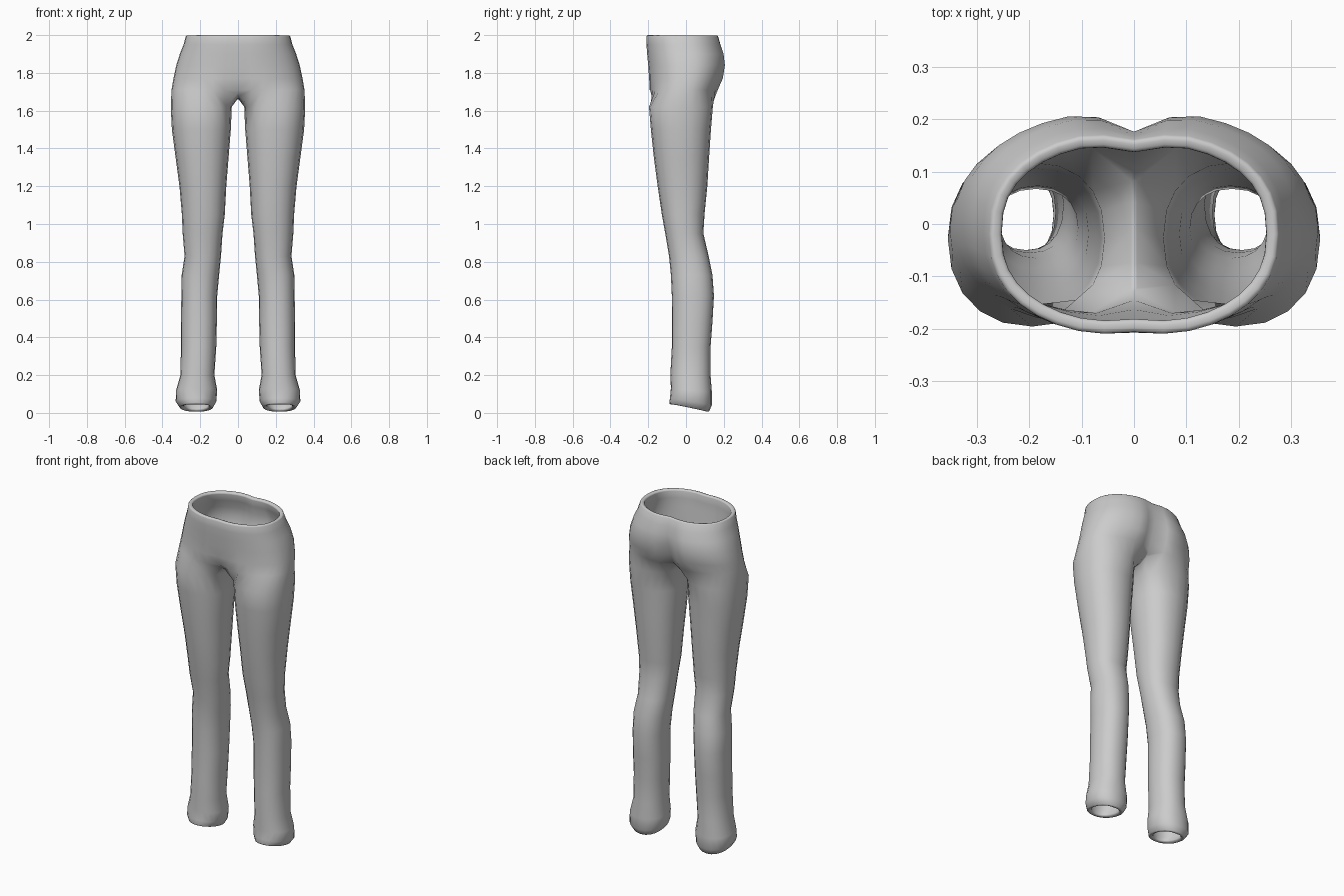
import bpy, bmesh, math

cube = bpy.data.objects.get("Cube")
if cube:
    bpy.data.objects.remove(cube)

cloth = bpy.data.materials.new("grey cloth")
cloth.use_nodes = True
cloth.diffuse_color = (0.6, 0.6, 0.6, 1)
cloth.node_tree.nodes["Principled BSDF"].inputs["Base Color"].default_value = (0.6, 0.6, 0.6, 1)

SIDES, OUTER = 20, 17     # leg ring sides, and those that continue into the hips

# Leg sections: height, inner x, outer x, front y, back y
LEG = [(0.025, 0.135, 0.305, -0.09, 0.12), (0.06, 0.115, 0.33, -0.085, 0.137),
       (0.12, 0.11, 0.328, -0.08, 0.137), (0.2, 0.125, 0.305, -0.083, 0.13),
       (0.35, 0.115, 0.302, -0.075, 0.13), (0.48, 0.112, 0.302, -0.075, 0.14),
       (0.62, 0.11, 0.3, -0.075, 0.148), (0.73, 0.1, 0.298, -0.08, 0.14),
       (0.83, 0.09, 0.283, -0.09, 0.12), (0.95, 0.082, 0.293, -0.11, 0.092),
       (1.05, 0.07, 0.297, -0.128, 0.098), (1.2, 0.062, 0.31, -0.15, 0.113),
       (1.35, 0.05, 0.33, -0.17, 0.122), (1.5, 0.038, 0.35, -0.186, 0.132),
       (1.62, 0.033, 0.356, -0.196, 0.142)]

# Hip sections: height, half width, front y, back y, front crease, back crease
HIPS = [(1.71, 0.352, -0.2, 0.178, 0.16, 0.3), (1.77, 0.342, -0.2, 0.205, 0.06, 0.28),
        (1.84, 0.327, -0.204, 0.217, 0.03, 0.22), (1.9, 0.308, -0.21, 0.21, 0.03, 0.16),
        (1.95, 0.288, -0.214, 0.192, 0.03, 0.12), (2.0, 0.275, -0.215, 0.176, 0.04, 0.09)]

# Underside between the legs, front to back: y, height
CROTCH = [(-0.14, 1.685), (-0.08, 1.67), (-0.01, 1.665), (0.05, 1.67), (0.1, 1.69)]


def power(v, e):
    return math.copysign(abs(v) ** e, v)


def leg_ring(bm, z, inner, outer, front, back):
    cx, cy = (inner + outer) / 2, (front + back) / 2
    ring = []
    for i in range(SIDES):
        a = math.radians(216 + 360 * i / SIDES)
        x = cx + (outer - inner) / 2 * power(math.cos(a), 0.9)
        y = cy + (back - front) / 2 * power(math.sin(a), 0.9)
        tilt = 0.24 * max(0, 1 - z / 0.2) * (cy - y)
        ring.append(bm.verts.new((x, y, z + tilt)))
    return ring


def hip_ring(bm, z, half, front, back, crease_f, crease_b):
    ring = []
    cy = (front + back) / 2
    for i in range(OUTER + 2):
        a = math.pi * (i / (OUTER + 1) - 0.5)
        x = 0 if i in (0, OUTER + 1) else half * power(math.cos(a), 0.9)
        y = cy + (back - front) / 2 * power(math.sin(a), 0.85)
        crease = crease_f if y < 0 else crease_b
        y *= 1 - crease * math.exp(-(x / 0.055) ** 2)
        ring.append(bm.verts.new((x, y, z)))
    return ring


def strip(bm, low, high):
    for a, b, c, d in zip(low, low[1:], high[1:], high):
        bm.faces.new((a, b, c, d))


bm = bmesh.new()
legs = [leg_ring(bm, *s) for s in LEG]
hips = [hip_ring(bm, *s) for s in HIPS]
for low, high in zip(legs, legs[1:]):
    strip(bm, low + low[:1], high + high[:1])
for low, high in zip(hips, hips[1:]):
    strip(bm, low, high)

# Join the thigh to the hips and to the underside
thigh, hip = legs[-1], hips[0]
strip(bm, thigh[:OUTER], hip[1:-1])
seam = [bm.verts.new((0, y, z)) for y, z in CROTCH]
inner = [thigh[0]] + thigh[:OUTER - 2:-1]
strip(bm, inner, seam)
bm.faces.new((seam[0], thigh[0], hip[1], hip[0]))
bm.faces.new((thigh[OUTER - 1], seam[-1], hip[-1], hip[-2]))
bmesh.ops.recalc_face_normals(bm, faces=bm.faces[:])
# The outermost thigh face must point away from the body
probe = max(bm.faces, key=lambda f: f.calc_center_median().x)
probe.normal_update()
if probe.normal.x < 0:
    bmesh.ops.reverse_faces(bm, faces=bm.faces[:])

mesh = bpy.data.meshes.new("trousers")
bm.to_mesh(mesh)
bm.free()
mesh.materials.append(cloth)
trousers = bpy.data.objects.new("trousers", mesh)
bpy.context.collection.objects.link(trousers)

# Second leg, cloth thickness and rounded edges
mirror = trousers.modifiers.new("mirror", 'MIRROR')
mirror.use_clip = True
shell = trousers.modifiers.new("thickness", 'SOLIDIFY')
shell.thickness = 0.025
shell.offset = -1
edge = trousers.modifiers.new("rounded_edges", 'BEVEL')
edge.width = 0.008
edge.segments = 2
edge.limit_method = 'ANGLE'
edge.angle_limit = math.radians(65)
for p in mesh.polygons:
    p.use_smooth = True
